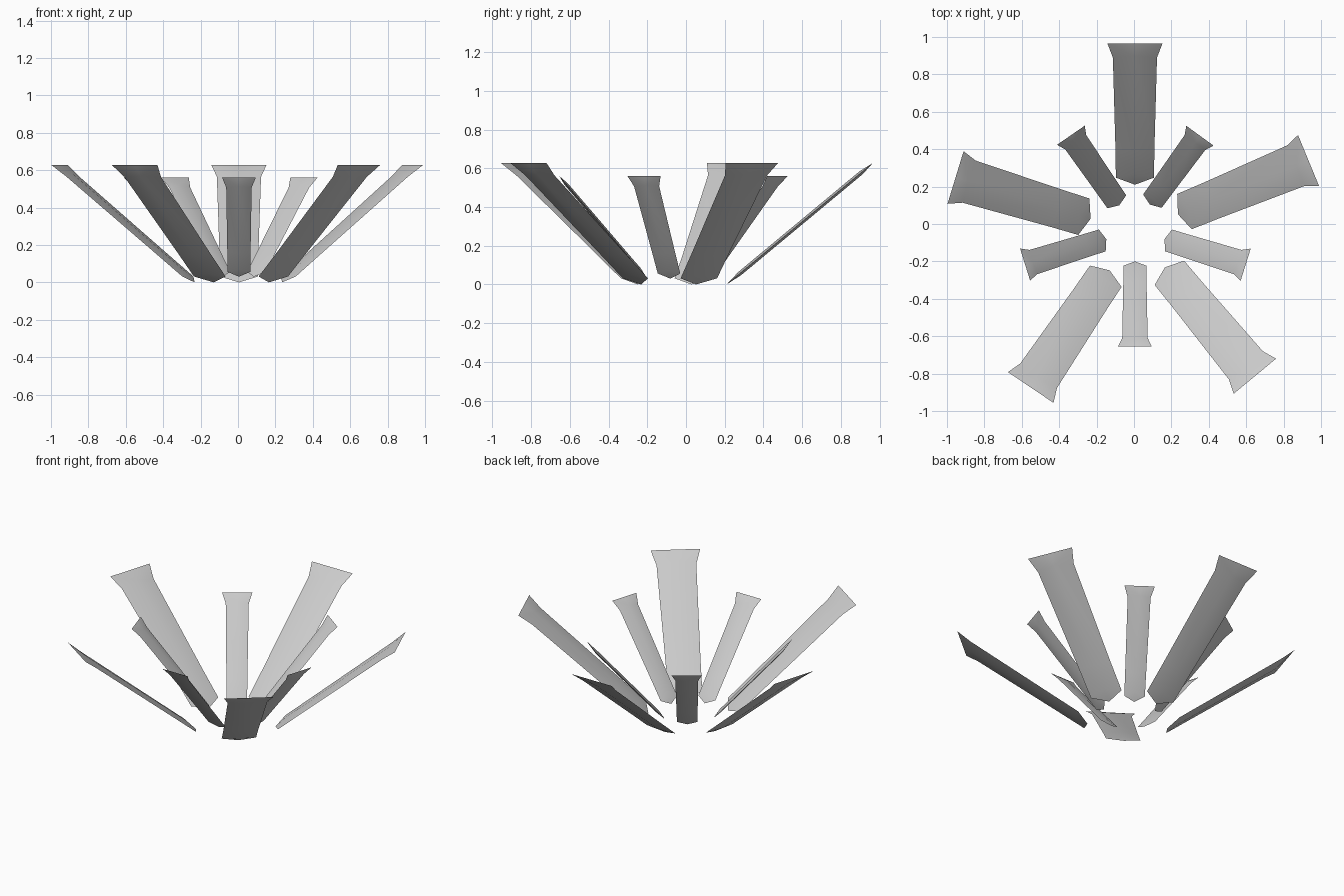
import bpy
from math import radians, cos, sin
from mathutils import Vector

if "Cube" in bpy.data.objects:
    bpy.data.objects.remove(bpy.data.objects["Cube"])


def petal(name, tip, heading, run, rise, inner_w, neck_w, end_w, bulge):
    """Thin pillow-shaped blade: pointed root, straight body, flared end."""
    a = radians(heading)
    along = Vector((cos(a) * run, sin(a) * run, rise))
    side = Vector((-sin(a), cos(a), 0))
    normal = along.cross(side).normalized()
    # outline (fraction of length, half width)
    half = [(0.05, inner_w), (0.25, inner_w * 1.02), (0.9, neck_w), (1.0, end_w)]
    outline = ([(0, 0)] + half + [(1.0, 0)] + [(s, -w) for s, w in reversed(half)])
    ridge = [(0.09, 0), (0.25, 0), (0.92, 0)]
    point = lambda s, w, h: Vector(tip) + along * s + side * w + normal * h
    verts = [point(s, w, 0) for s, w in outline]
    verts += [point(s, w, bulge) for s, w in ridge]
    verts += [point(s, w, -bulge) for s, w in ridge]
    faces = []
    for base, flip in ((10, False), (13, True)):
        r0, r1, r2 = base, base + 1, base + 2
        panel = [(0, 1, r0), (1, 2, r1, r0), (2, 3, r2, r1), (3, 4, r2),
                 (4, 5, r2), (5, 6, r2), (6, 7, r2), (7, 8, r1, r2),
                 (8, 9, r0, r1), (9, 0, r0)]
        faces += [f if flip else f[::-1] for f in panel]
    mesh = bpy.data.meshes.new(name)
    mesh.from_pydata(verts, [], faces)
    obj = bpy.data.objects.new(name, mesh)
    bpy.context.collection.objects.link(obj)
    # consistent outward normals
    import bmesh
    bm = bmesh.new()
    bm.from_mesh(mesh)
    bmesh.ops.recalc_face_normals(bm, faces=bm.faces)
    bm.to_mesh(mesh)
    bm.free()
    bpy.ops.object.select_all(action='DESELECT')
    obj.select_set(True)
    bpy.context.view_layer.objects.active = obj
    bpy.ops.object.shade_smooth_by_angle(angle=radians(20))


# outer ring: root position and heading of each large petal
for i, (x, y, h) in enumerate([(0.005, 0.21, 90), (-0.232, 0.028, 163),
                               (-0.13, -0.248, 236), (0.165, -0.232, 309.6),
                               (0.235, 0.052, 22.4)]):
    petal(f"large_petal_{i + 1}", (x, y, 0.0), h, 0.755, 0.627,
          0.102, 0.118, 0.147, 0.011)

# inner ring: smaller, steeper petals
for i, (x, y, h) in enumerate([(0.005, -0.2, 270), (0.163, -0.081, -17.4),
                               (0.085, 0.104, 54), (-0.079, 0.1, 124.6),
                               (-0.148, -0.081, 197.4)]):
    petal(f"small_petal_{i + 1}", (x, y, 0.03), h, 0.455, 0.53,
          0.061, 0.068, 0.09, 0.009)
